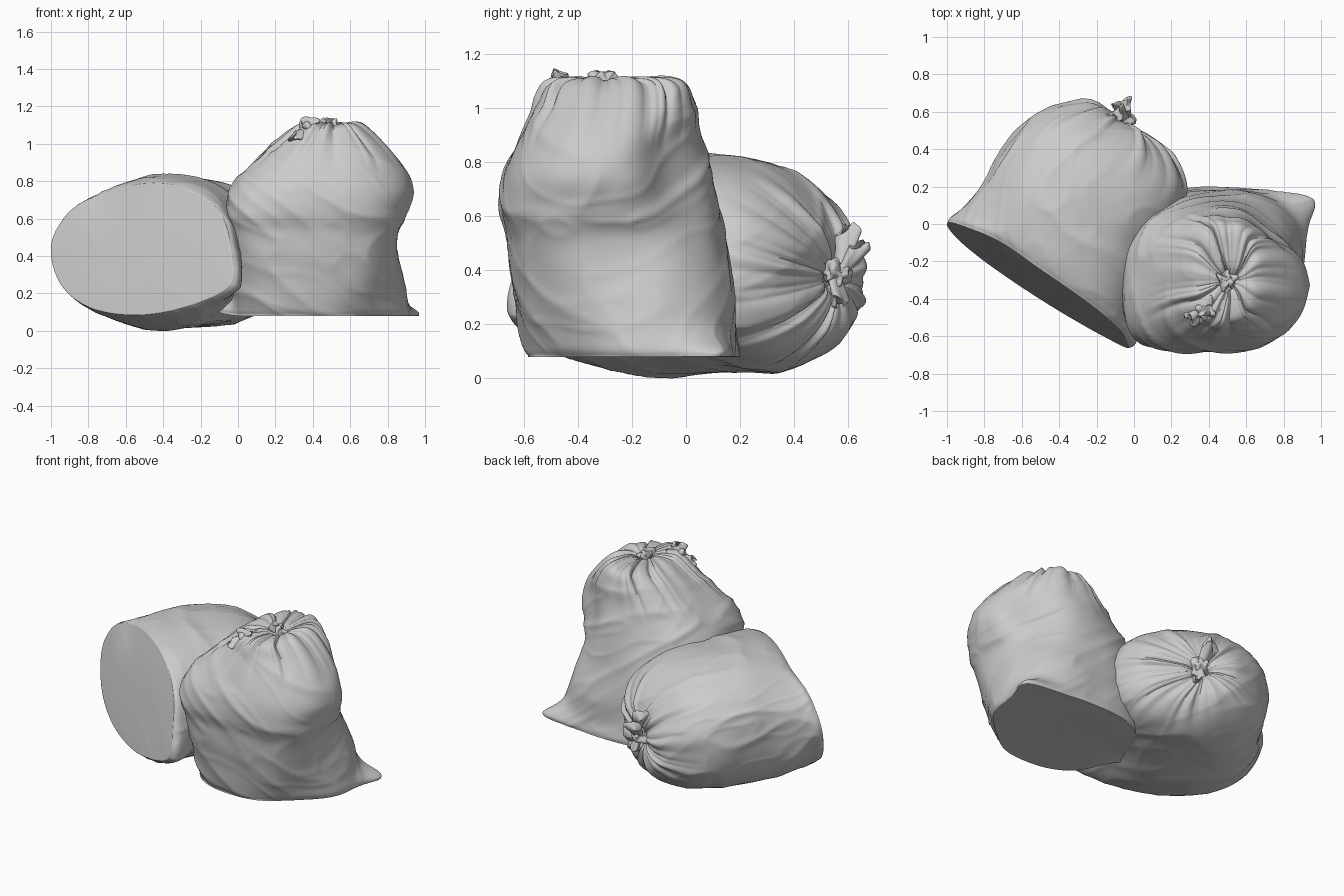
import bpy, bmesh, math, random
from mathutils import Vector, Matrix, noise

if "Cube" in bpy.data.objects:
    bpy.data.objects.remove(bpy.data.objects["Cube"])

random.seed(4)
SEG, SUB = 240, 10


def spline(rows, t):
    # Catmull-Rom through the cross-section rows
    i = min(int(t), len(rows) - 2)
    f = t - i
    p = [rows[max(0, min(len(rows) - 1, i + k))] for k in (-1, 0, 1, 2)]
    return [0.5 * (2 * b + (c - a) * f + (2 * a - 5 * b + 4 * c - d) * f * f
                   + (3 * b - a - 3 * c + d) * f ** 3) for a, b, c, d in zip(*p)]


def finish(bm, name):
    bmesh.ops.recalc_face_normals(bm, faces=bm.faces)
    me = bpy.data.meshes.new(name)
    bm.to_mesh(me)
    bm.free()
    ob = bpy.data.objects.new(name, me)
    bpy.context.collection.objects.link(ob)
    bpy.ops.object.select_all(action='DESELECT')
    ob.select_set(True)
    bpy.context.view_layer.objects.active = ob
    bpy.ops.object.shade_smooth_by_angle(angle=math.radians(60))
    return ob


def skin(bm, rings):
    for r, s in zip(rings, rings[1:]):
        for j in range(len(r)):
            k = (j + 1) % len(r)
            bm.faces.new((r[j], r[k], s[k], s[j]))
    bm.faces.new(rings[0][::-1])
    bm.faces.new(rings[-1])


def pleat(th, seed):
    # sharp gathered folds around the neck
    w = noise.noise(Vector((2 * math.cos(th), 2 * math.sin(th), seed)))
    a = abs(math.sin(5.5 * th + 2.2 * w + seed))
    b = abs(math.sin(11 * th + 3 * w))
    return 0.75 * a + 0.35 * b - 0.65


def make_bag(name, rows, frame, lean, pulls, seed):
    # rows: height, side min, side max, depth min, depth max, squareness
    bm = bmesh.new()
    last = len(rows) - 1
    rings, info = [], {}
    for i in range(last * SUB + 1):
        t = i / SUB
        h, a0, a1, b0, b1, n = spline(rows, t)
        ring = []
        for j in range(SEG):
            th = 2 * math.pi * j / SEG
            c, s = math.cos(th), math.sin(th)
            a = (a0 + a1) / 2 + (a1 - a0) / 2 * math.copysign(abs(c) ** (2 / n), c)
            b = (b0 + b1) / 2 + (b1 - b0) / 2 * math.copysign(abs(s) ** (2 / n), s)
            d = h + lean * (b - 0.43) * max(0, 1 - abs(h) / 0.6)
            v = bm.verts.new(frame @ Vector((a, b, d)))
            info[v] = (t, th, (a1 - a0 + b1 - b0) / 4)
            ring.append(v)
        rings.append(ring)
    skin(bm, rings)
    # stretched or pushed-in corners of the plastic
    for centre, offset, r, zs in pulls:
        centre, offset = Vector(centre), Vector(offset)
        for v in bm.verts:
            q = v.co - centre
            v.co += offset * math.exp(-(q.x ** 2 + q.y ** 2 + (zs * q.z) ** 2) / r ** 2)
    bmesh.ops.recalc_face_normals(bm, faces=bm.faces)
    bm.normal_update()
    # gathers near the neck, soft dents and slanted creases elsewhere
    moves = []
    for v in bm.verts:
        t, th, r = info[v]
        neck = max(0, min(1, (t - last + 4.3) / 2.5))
        amp = neck * min(0.036, 0.16 * r)
        body = 0.1 if t < 1.5 else min(1, 0.1 + t - 1.5)
        p = v.co + Vector((seed, 0, 0))
        q = Vector((p.x * 1.6 + p.z, p.y * 1.6 - p.z, p.z * 3 + p.x * 1.5))
        dent = 0.010 * noise.noise(p * 4)
        ridge = 1 - min(1, 3 * abs(noise.noise(q * 1.2)))
        fine = 1 - min(1, 4 * abs(noise.noise(q * 2.2 + Vector((5, 2, 1)))))
        crease = 0.010 * ridge ** 2 + 0.004 * fine ** 2 - 0.005
        moves.append(v.normal * (amp * pleat(th, seed)
                                 + body * (1 - 0.6 * neck) * (dent + crease)))
    for v, m in zip(bm.verts, moves):
        v.co += m
    return finish(bm, name)


def make_tail(name, base, tip, r0, r1):
    # ruffled, flattened loose end of the tied neck
    base, tip = Vector(base), Vector(tip)
    axis = tip - base
    rot = axis.to_track_quat('Z', 'Y')
    ph = random.uniform(0, 6)
    bm = bmesh.new()
    rings = []
    for i in range(13):
        f = i / 12
        r = (r0 + (r1 - r0) * f) * (1 if i < 12 else 0.5)
        ring = []
        for j in range(40):
            th = 2 * math.pi * j / 40
            k = r * (1 + (0.05 + 0.2 * f) * math.sin(3 * th + ph + 2 * f))
            lift = 0.2 * f * math.sin(2 * th + ph)
            ring.append(bm.verts.new(base + rot @ Vector(
                (k * math.cos(th), 0.6 * k * math.sin(th), axis.length * (f + lift)))))
        rings.append(ring)
    skin(bm, rings)
    return finish(bm, name)


def make_knot(name, centre, r):
    bm = bmesh.new()
    bmesh.ops.create_icosphere(bm, subdivisions=4, radius=r)
    for v in bm.verts:
        v.co *= 1 + 0.7 * noise.noise(v.co / r * 1.6 + Vector(centre) * 5)
        v.co += Vector(centre)
    return finish(bm, name)


# upright bag
make_bag("upright_bag", [
    (0.085, 0.43, 0.47, -0.22, -0.18, 2.4),
    (0.08, 0.02, 0.86, -0.55, 0.15, 2.6),
    (0.09, -0.02, 0.92, -0.59, 0.20, 2.7),
    (0.18, -0.03, 0.91, -0.62, 0.19, 2.8),
    (0.35, -0.035, 0.875, -0.64, 0.175, 2.8),
    (0.52, -0.045, 0.87, -0.66, 0.15, 2.6),
    (0.63, -0.06, 0.91, -0.69, 0.13, 2.5),
    (0.75, -0.045, 0.94, -0.68, 0.10, 2.4),
    (0.88, 0.05, 0.89, -0.63, 0.065, 2.3),
    (1.00, 0.18, 0.79, -0.57, 0.04, 2.2),
    (1.095, 0.32, 0.67, -0.52, -0.01, 2.1),
    (1.105, 0.43, 0.59, -0.39, -0.19, 2),
    (1.07, 0.48, 0.54, -0.33, -0.27, 2)],
    Matrix.Identity(4), 0,
    [((0.86, 0.13, 0.08), (0.15, 0.04, 0), 0.13, 1.8),
     ((-0.03, -0.18, 0.09), (-0.13, -0.01, 0.03), 0.10, 1.8),
     ((0.84, 0.05, 0.75), (-0.08, -0.08, 0), 0.22, 0.8),
     ((0.03, -0.58, 0.62), (-0.035, -0.035, 0), 0.2, 0.6),
     ((0.82, -0.50, 0.08), (-0.08, 0.08, 0), 0.25, 1.0)], 1.3)

# lying bag: local side, up and length axes placed in the world
lying = Matrix(((0.838, 0, 0.545, -0.50), (-0.545, 0, 0.838, -0.33),
                (0, 1, 0, 0), (0, 0, 0, 1)))
make_bag("lying_bag", [
    (-0.01, -0.03, 0.0, 0.43, 0.47, 2.2),
    (0.0, -0.52, 0.46, 0.13, 0.75, 2.2),
    (0.015, -0.585, 0.53, 0.075, 0.80, 2.2),
    (0.10, -0.575, 0.52, 0.04, 0.825, 2.2),
    (0.28, -0.56, 0.46, 0.01, 0.835, 2.3),
    (0.45, -0.57, 0.43, 0.01, 0.83, 2.3),
    (0.62, -0.56, 0.43, 0.02, 0.81, 2.3),
    (0.76, -0.52, 0.42, 0.03, 0.76, 2.3),
    (0.88, -0.43, 0.36, 0.08, 0.68, 2.2),
    (0.965, -0.33, 0.21, 0.17, 0.57, 2.1),
    (0.98, -0.21, 0.00, 0.28, 0.46, 2),
    (0.94, -0.15, -0.09, 0.34, 0.40, 2)],
    lying, 0.19,
    [((-0.10, -0.59, 0.20), (0.10, -0.06, 0), 0.18, 1.0),
     ((-0.72, -0.13, 0.80), (0.0, 0.02, -0.025), 0.18, 1.0),
     ((-0.99, 0.0, 0.47), (-0.015, 0.01, 0), 0.12, 1.0)], 7.1)

# tied necks with loose ends
make_knot("upright_knot", (0.50, -0.30, 1.09), 0.045)
make_knot("upright_side_knot", (0.38, -0.46, 1.075), 0.05)
make_knot("lying_knot", (-0.05, 0.56, 0.39), 0.05)
for i, (base, tip, r0, r1) in enumerate([
        ((0.50, -0.30, 1.08), (0.47, -0.31, 1.13), 0.03, 0.05),
        ((0.51, -0.31, 1.08), (0.40, -0.43, 1.09), 0.03, 0.045),
        ((0.38, -0.44, 1.06), (0.39, -0.48, 1.13), 0.03, 0.05),
        ((0.38, -0.45, 1.07), (0.30, -0.51, 1.03), 0.03, 0.045),
        ((-0.05, 0.57, 0.39), (-0.06, 0.65, 0.49), 0.03, 0.055),
        ((-0.05, 0.57, 0.42), (-0.09, 0.60, 0.55), 0.03, 0.05),
        ((-0.04, 0.55, 0.37), (-0.02, 0.57, 0.28), 0.03, 0.04)]):
    make_tail("neck_tail_%d" % (i + 1), base, tip, r0, r1)
